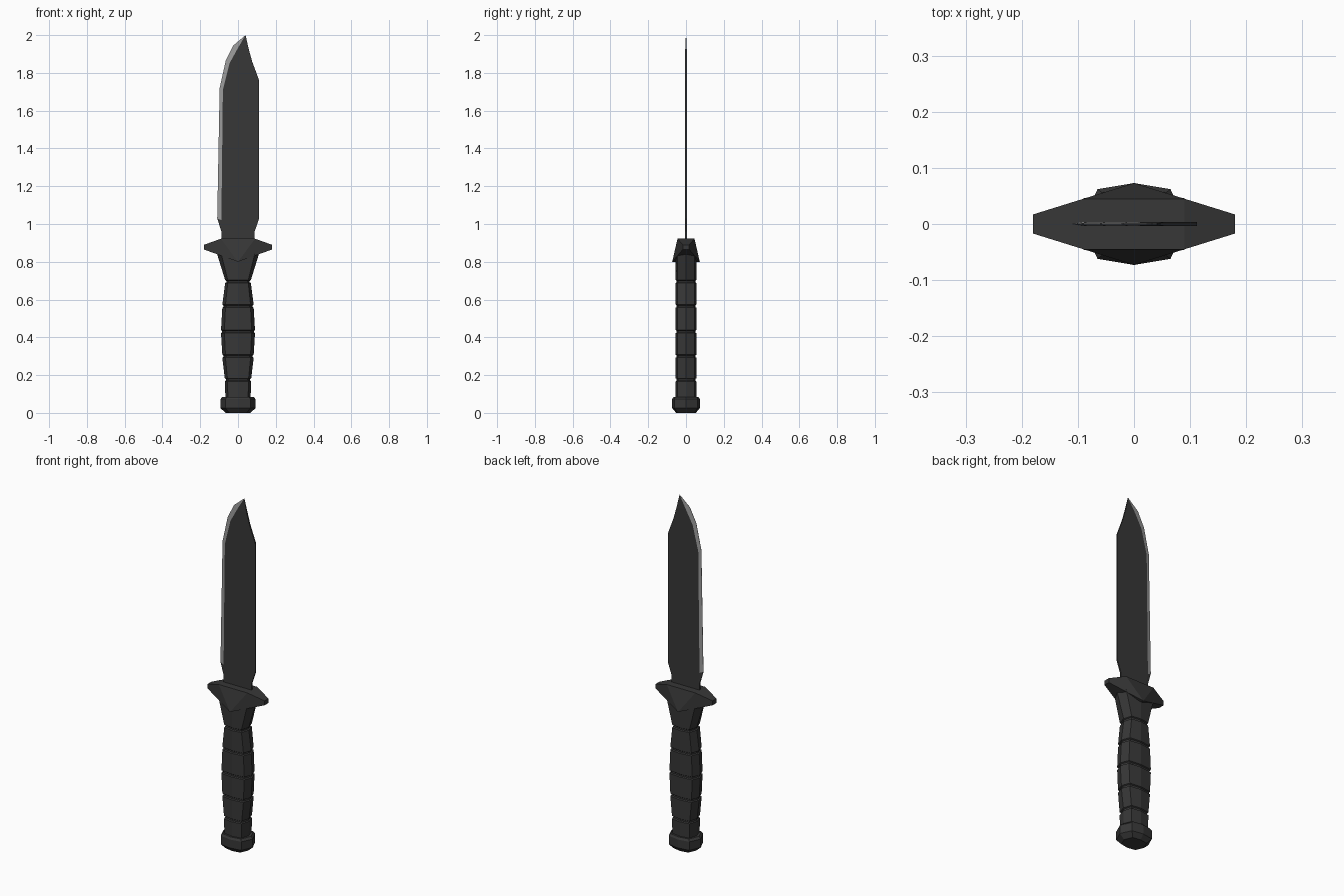
import bpy, bmesh

if "Cube" in bpy.data.objects:
    bpy.data.objects.remove(bpy.data.objects["Cube"])


def material(name, value):
    m = bpy.data.materials.new(name)
    m.use_nodes = True
    m.diffuse_color = (value, value, value, 1)
    m.node_tree.nodes["Principled BSDF"].inputs["Base Color"].default_value = (value, value, value, 1)
    return m


black = material("matte black", 0.038)
steel = material("ground steel", 0.32)


def finish(name, bm, mats):
    bmesh.ops.remove_doubles(bm, verts=bm.verts, dist=0.0001)
    bmesh.ops.recalc_face_normals(bm, faces=bm.faces)
    mesh = bpy.data.meshes.new(name)
    bm.to_mesh(mesh)
    bm.free()
    for m in mats:
        mesh.materials.append(m)
    obj = bpy.data.objects.new(name, mesh)
    bpy.context.collection.objects.link(obj)
    return obj


def loft(name, rings, mats, rule=lambda row, side: 0):
    """Skin a stack of equal-length rings and cap both ends."""
    bm = bmesh.new()
    loops = [[bm.verts.new(p) for p in ring] for ring in rings]
    n = len(loops[0])
    for row, (a, b) in enumerate(zip(loops, loops[1:])):
        for i in range(n):
            j = (i + 1) % n
            face = bm.faces.new((a[i], a[j], b[j], b[i]))
            face.material_index = rule(row, i)
    bm.faces.new(loops[0])
    bm.faces.new(loops[-1])
    return finish(name, bm, mats)


def octagon(w, d, z, kx=0.8, ky=0.84):
    return [(w, 0, z), (w * kx, d * ky, z), (0, d, z), (-w * kx, d * ky, z),
            (-w, 0, z), (-w * kx, -d * ky, z), (0, -d, z), (w * kx, -d * ky, z)]


# Blade: cutting edge, bevel line and spine, from the guard to the tip
T = 0.004
stations = [  # edge (x, z), bevel (x, z), spine (x, z)
    ((-0.088, 0.88), (-0.075, 0.88), (0.088, 0.88)),
    ((-0.088, 0.96), (-0.075, 0.96), (0.088, 0.96)),
    ((-0.11, 1.03), (-0.088, 1.02), (0.112, 1.03)),
    ((-0.097, 1.72), (-0.08, 1.71), (0.112, 1.76)),
    ((-0.065, 1.865), (-0.045, 1.85), (0.075, 1.86)),
    ((-0.025, 1.945), (-0.004, 1.925), (0.057, 1.925)),
    ((0.04, 2.0), (0.04, 2.0), (0.04, 2.0)),
]
rings = []
for k, (edge, bevel, spine) in enumerate(stations):
    e = T if k < 2 else 0.0006
    t = T if k < len(stations) - 1 else 0.0006
    front = [(edge[0], -e, edge[1]), (bevel[0], -t, bevel[1]), (spine[0], -t, spine[1])]
    rings.append(front + [(x, -y, z) for x, y, z in reversed(front)])
loft("blade", rings, [black, steel],
     lambda row, side: 1 if row >= 2 and side in (0, 4, 5) else 0)

# Guard: faceted diamond block
bm = bmesh.new()
for sy in (-1, 1):
    bm.verts.new((0, sy * 0.073, 0.80))
    for sx in (-1, 1):
        bm.verts.new((sx * 0.09, sy * 0.045, 0.922))
        bm.verts.new((sx * 0.18, sy * 0.017, 0.89))
        bm.verts.new((sx * 0.18, sy * 0.017, 0.865))
bmesh.ops.convex_hull(bm, input=bm.verts)
bmesh.ops.dissolve_limit(bm, angle_limit=0.01, verts=bm.verts, edges=bm.edges)
finish("guard", bm, [black])

# Grip: swelling handle with a groove at each joint
joints = [(0.07, 0.066), (0.175, 0.07), (0.30, 0.083), (0.43, 0.09),
          (0.565, 0.083), (0.695, 0.068), (0.845, 0.112)]
rings = []
for k, (z, w) in enumerate(joints):
    if 0 < k < len(joints) - 1:
        rings += [octagon(w, 0.055, z - 0.008), octagon(w - 0.006, 0.049, z - 0.004),
                  octagon(w - 0.006, 0.049, z + 0.004), octagon(w, 0.055, z + 0.008)]
    else:
        rings.append(octagon(w, 0.055, z))
loft("grip", rings, [black])

# Pommel: chamfered end cap
cap = [(0.065, 0.052, 0), (0.093, 0.073, 0.025), (0.093, 0.073, 0.073), (0.082, 0.066, 0.085)]
loft("pommel", [octagon(w, d, z, 0.7, 0.85) for w, d, z in cap], [black])
